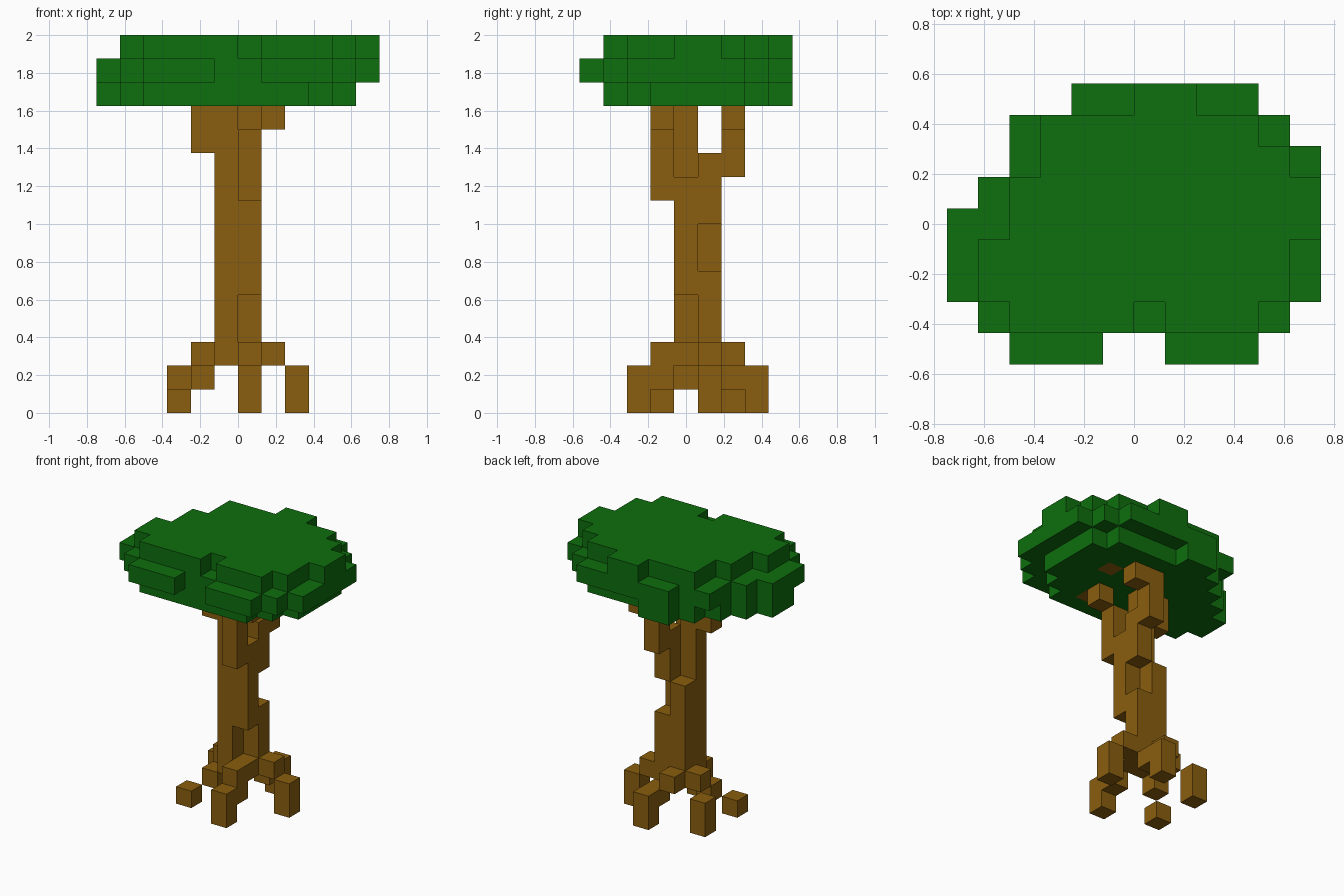
import bpy, bmesh, math
from mathutils import Vector

if "Cube" in bpy.data.objects:
    bpy.data.objects.remove(bpy.data.objects["Cube"], do_unlink=True)

U = 0.125                                # edge length of one block
ORIGIN = Vector((-0.75, -0.5625, 0.0))   # corner of block (0, 0, 0)


def make_material(name, rgb):
    mat = bpy.data.materials.new(name)
    mat.use_nodes = True
    mat.diffuse_color = (*rgb, 1.0)
    bsdf = mat.node_tree.nodes["Principled BSDF"]
    bsdf.inputs["Base Color"].default_value = (*rgb, 1.0)
    bsdf.inputs["Roughness"].default_value = 1.0
    return mat


def box(i0, i1, j0, j1, k0, k1):
    """All blocks in an inclusive range of x, y and z indices."""
    return {(i, j, k) for i in range(i0, i1 + 1)
            for j in range(j0, j1 + 1) for k in range(k0, k1 + 1)}


def column(i, j, k0, k1):
    return box(i, i, j, j, k0, k1)


def build_blocks(name, cells, mat):
    """Outer shell of a set of blocks, with flush faces joined."""
    bm = bmesh.new()
    for cell in cells:
        for axis in range(3):
            for side in (0, 1):
                near = list(cell)
                near[axis] += 1 if side else -1
                if tuple(near) in cells:
                    continue
                quad = []
                for a, b in ((0, 0), (1, 0), (1, 1), (0, 1)):
                    p = Vector(cell)
                    p[axis] += side
                    p[(axis + 1) % 3] += a
                    p[(axis + 2) % 3] += b
                    quad.append(bm.verts.new(ORIGIN + p * U))
                bm.faces.new(quad if side else quad[::-1])
    bmesh.ops.remove_doubles(bm, verts=bm.verts[:], dist=1e-4)
    bmesh.ops.dissolve_limit(bm, angle_limit=math.radians(1),
                             verts=bm.verts[:], edges=bm.edges[:])
    mesh = bpy.data.meshes.new(name)
    bm.to_mesh(mesh)
    bm.free()
    mesh.materials.append(mat)
    obj = bpy.data.objects.new(name, mesh)
    bpy.context.collection.objects.link(obj)
    return obj


bark = make_material("bark brown", (0.254, 0.112, 0.0044))
leaf = make_material("leaf green", (0.0044, 0.156, 0.0044))

# Trunk: two by two blocks with weathered notches
trunk = box(5, 6, 4, 5, 2, 9)
trunk -= column(6, 4, 3, 4)      # front notch above the roots
trunk -= column(6, 5, 6, 7)      # side notch
trunk -= column(5, 5, 8, 9)      # back ledge
trunk |= column(5, 4, 10, 12)

# Roots: stepped arms ending in feet
roots = {
    "front_root": column(6, 2, 0, 1) | column(6, 3, 1, 2),
    "left_root": column(7, 5, 2, 2) | column(8, 5, 0, 1),
    "back_root": column(5, 6, 2, 2) | column(6, 6, 1, 1) | column(6, 7, 0, 1),
    "back_right_root": column(4, 5, 2, 2) | column(3, 6, 0, 1),
    "front_right_root": column(4, 4, 1, 1) | column(3, 3, 0, 0),
}

# Branches: the tips reach into the lowest leaf layer
branches = {
    "front_branch": column(6, 3, 9, 11) | column(7, 3, 12, 12) | column(7, 2, 13, 13),
    "back_branch": column(6, 5, 10, 10) | column(6, 6, 10, 12)
                   | column(7, 6, 12, 12) | column(8, 5, 13, 13),
    "right_branch": column(4, 4, 11, 12),
}

# Canopy: per layer, rows of (y index, first x index, last x index)
layers = {
    13: [(1, 2, 8), (2, 1, 9), (3, 0, 10), (4, 0, 10), (5, 1, 10),
         (6, 2, 10), (7, 3, 9), (8, 4, 5)],
    14: [(0, 2, 4), (0, 7, 9), (1, 1, 10), (2, 0, 11), (3, 0, 11), (4, 0, 11),
         (5, 1, 11), (6, 2, 11), (7, 2, 10), (8, 4, 9)],
    15: [(1, 2, 5), (1, 7, 9), (2, 1, 10), (3, 1, 10), (4, 2, 11), (5, 2, 11),
         (6, 3, 10), (7, 3, 9), (8, 6, 7)],
}
canopy = set()
for k, rows in layers.items():
    for j, i0, i1 in rows:
        canopy |= box(i0, i1, j, j, k, k)
for cells in branches.values():
    canopy -= cells

build_blocks("trunk", trunk, bark)
for name, cells in {**roots, **branches}.items():
    build_blocks(name, cells, bark)
build_blocks("canopy", canopy, leaf)
